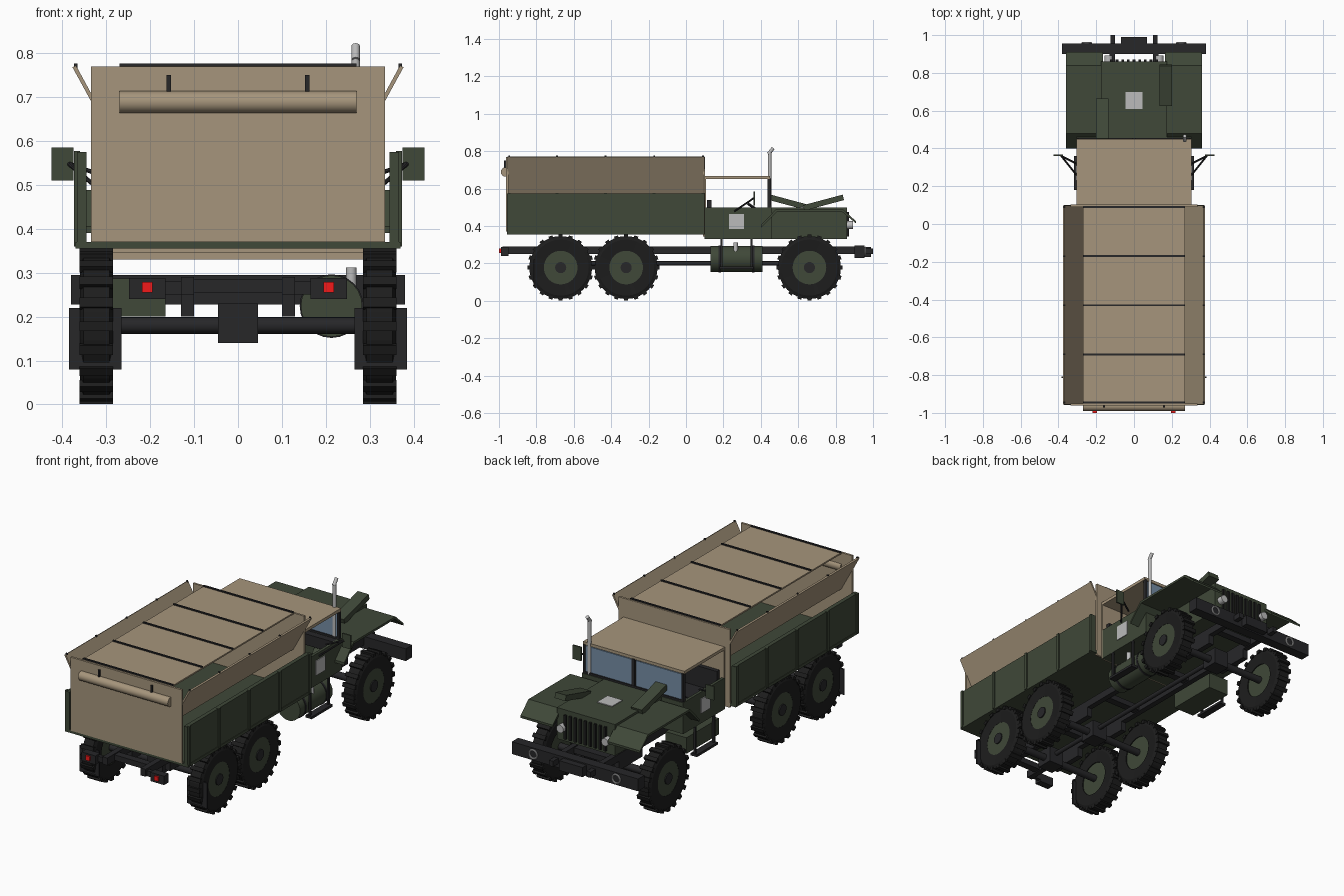
import bpy, bmesh, math
from mathutils import Vector, Matrix

if "Cube" in bpy.data.objects:
    bpy.data.objects.remove(bpy.data.objects["Cube"])

def mat(name, c):
    m = bpy.data.materials.new(name)
    m.diffuse_color = (*c, 1)
    m.use_nodes = True
    m.node_tree.nodes["Principled BSDF"].inputs["Base Color"].default_value = m.diffuse_color
    return m

GREEN = mat("green", (0.05, 0.065, 0.04))
TAN = mat("tan", (0.38, 0.30, 0.20))
BLACK = mat("black", (0.012, 0.012, 0.012))
DARK = mat("dark", (0.02, 0.02, 0.022))
GLASS = mat("glass", (0.18, 0.27, 0.38))
GREY = mat("grey", (0.5, 0.5, 0.5))
RED = mat("red", (0.9, 0.01, 0.01))

def finish(bm, name, m):
    me = bpy.data.meshes.new(name)
    bmesh.ops.recalc_face_normals(bm, faces=bm.faces)
    bm.to_mesh(me)
    bm.free()
    me.materials.append(m)
    ob = bpy.data.objects.new(name, me)
    bpy.context.collection.objects.link(ob)
    return ob

def box(name, m, x, y, z, tilt=0):
    """Box from x, y, z ranges, optionally tilted about x."""
    bm = bmesh.new()
    size = [r[1] - r[0] for r in (x, y, z)]
    mid = Vector([(r[0] + r[1]) / 2 for r in (x, y, z)])
    bmesh.ops.create_cube(bm, size=1, matrix=Matrix.Translation(mid)
                          @ Matrix.Rotation(tilt, 4, 'X') @ Matrix.Diagonal((*size, 1)))
    return finish(bm, name, m)

def pair(name, m, x, y, z):
    for s, side in ((1, "right"), (-1, "left")):
        box(f"{name}_{side}", m, sorted((s * x[0], s * x[1])), y, z)

def rod(name, m, a, b, r, n=16):
    a, b = Vector(a), Vector(b)
    d = b - a
    bm = bmesh.new()
    bmesh.ops.create_cone(bm, cap_ends=True, segments=n, radius1=r, radius2=r, depth=d.length,
                          matrix=Matrix.Translation((a + b) / 2)
                          @ d.to_track_quat('Z', 'Y').to_matrix().to_4x4())
    for f in bm.faces:
        f.smooth = n > 8 and len(f.verts) == 4
    return finish(bm, name, m)

def prism(name, m, pts, axis, lo, hi):
    """Extrude a profile: along x (points are y, z) or along y (points are x, z)."""
    bm = bmesh.new()
    put = (lambda p, t: (t, *p)) if axis == 'x' else (lambda p, t: (p[0], t, p[1]))
    a = [bm.verts.new(put(p, lo)) for p in pts]
    b = [bm.verts.new(put(p, hi)) for p in pts]
    bm.faces.new(a)
    bm.faces.new(b)
    for i in range(len(pts)):
        j = (i + 1) % len(pts)
        bm.faces.new((a[i], a[j], b[j], b[i]))
    return finish(bm, name, m)

# Wheels with tread lugs, rims and hubs; axles
def tyre(name, s, y):
    bm = bmesh.new()
    prof = [(.29, .09), (.285, .15), (.293, .168), (.352, .168), (.36, .15), (.355, .09)]
    n = 32
    rings = [[bm.verts.new((s * x, y + r * math.cos(2 * math.pi * i / n),
                            .178 + r * math.sin(2 * math.pi * i / n))) for x, r in prof]
             for i in range(n)]
    for i in range(n):
        a, b = rings[i], rings[(i + 1) % n]
        for k in range(6):
            j = (k + 1) % 6
            bm.faces.new((a[k], a[j], b[j], b[k]))
    for i in range(20):
        M = (Matrix.Translation((s * .3225, y, .178))
             @ Matrix.Rotation(2 * math.pi * i / 20, 4, 'X')
             @ Matrix.Translation((0, 0, .168)) @ Matrix.Diagonal((.076, .022, .018, 1)))
        bmesh.ops.create_cube(bm, size=1, matrix=M)
    finish(bm, name, BLACK)

for k, y in enumerate((-.67, -.32, .66)):
    for s, side in ((1, "right"), (-1, "left")):
        tyre(f"tyre_{k}_{side}", s, y)
        rod(f"rim_{k}_{side}", GREEN, (s * .295, y, .178), (s * .354, y, .178), .092, 32)
        rod(f"hub_{k}_{side}", DARK, (s * .35, y, .178), (s * .36, y, .178), .03)
    rod(f"axle_{k}", DARK, (-.3, y, .18), (.3, y, .18), .019)
    box(f"differential_{k}", DARK, (-.045, .045), (y - .045, y + .045), (.14, .23))
    pair(f"spring_{k}", DARK, (.1, .13), (y - .1, y + .1), (.2, .25))
pair("mud_flap", DARK, (.265, .385), (-.815, -.808), (.08, .22))

# Chassis
pair("frame_rail", DARK, (.1, .13), (-.98, .92), (.25, .29))
for i, y in enumerate((-.9, -.5, -.1, .3, .8)):
    box(f"crossmember_{i}", DARK, (-.1, .1), (y - .02, y + .02), (.255, .285))
pair("rear_light_box", DARK, (.165, .248), (-.99, -.95), (.24, .288))
pair("rear_light_arm", DARK, (.125, .18), (-.97, -.95), (.25, .28))
pair("rear_light", RED, (.195, .219), (-1, -.988), (.255, .279))
rod("drive_shaft", DARK, (0, -.67, .2), (0, .66, .2), .012)

# Front bumper with hooks and tow rings
box("front_bumper", DARK, (-.38, .38), (.9, .955), (.228, .295))
box("bumper_centre", DARK, (-.07, .07), (.95, .99), (.235, .288))
pair("tow_hook", DARK, (.1, .125), (.86, 1), (.25, .28))
for s in (1, -1):
    bpy.ops.mesh.primitive_torus_add(major_radius=.023, minor_radius=.005, major_segments=24,
                                     minor_segments=8, location=(s * .25, .958, .262),
                                     rotation=(math.pi / 2, 0, 0))
    bpy.context.object.name = "tow_ring"
    bpy.context.object.data.materials.append(GREY)

# Hood, grille, fenders
box("hood", GREEN, (-.175, .175), (.45, .86), (.33, .5))
box("number_plate_hood", GREY, (-.045, .045), (.61, .70), (.498, .504))
for i in range(9):
    x = -.12 + i * .03
    box(f"grille_bar_{i}", BLACK, (x - .007, x + .007), (.858, .872), (.345, .475))
for s, side in ((1, "right"), (-1, "left")):
    xr = sorted((s * .165, s * .36))
    prism("fender_" + side, GREEN, [(.40, .405), (.48, .488), (.84, .488), (.91, .425),
                                    (.91, .413), (.835, .476), (.485, .476), (.40, .39)],
          'x', *xr)
    # Raised hood side flaps, one tipped each way
    c = .645 + s * .09
    box("hood_flap_" + side, GREEN, sorted((s * .135, s * .2)), (c - .11, c + .11),
        (.51, .54), s * math.radians(15))
    rod("headlight_" + side, GREY, (s * .135, .86, .405), (s * .135, .892, .405), .021)

# Cab
box("cab_floor", GREEN, (-.305, .305), (.1, .45), (.33, .345))
pair("door", GREEN, (.29, .305), (.1, .45), (.33, .5))
pair("door_plate", GREY, (.304, .309), (.23, .31), (.385, .465))
box("firewall", GREEN, (-.305, .305), (.435, .46), (.33, .5))
box("dashboard", DARK, (-.29, .29), (.4, .436), (.44, .5))
box("seat", DARK, (-.28, .28), (.12, .27), (.345, .43))
box("seat_back", DARK, (-.28, .28), (.112, .135), (.43, .54))
box("cab_back_curtain", TAN, (-.305, .305), (.1, .108), (.33, .66))
box("cab_roof", TAN, (-.305, .305), (.1, .45), (.652, .668))
pair("windshield_glass", GLASS, (.012, .29), (.443, .449), (.508, .648))
pair("windshield_post", DARK, (.29, .302), (.437, .455), (.5, .655))
box("windshield_divider", DARK, (-.009, .009), (.438, .454), (.5, .655))
box("windshield_sill", DARK, (-.3, .3), (.437, .456), (.498, .51))
rod("steering_column", DARK, (-.15, .42, .46), (-.15, .33, .52), .007, 8)

# Mirrors and steps
pair("mirror", GREEN, (.375, .425), (.36, .368), (.51, .585))
for s in (1, -1):
    for y, z in ((.26, .48), (.32, .52)):
        rod("mirror_arm", DARK, (s * .305, y, z), (s * .385, .36, .548), .005, 8)
pair("step", DARK, (.28, .318), (.18, .36), (.17, .183))
for y in (.19, .35):
    pair("step_hanger", DARK, (.295, .305), (y - .006, y + .006), (.17, .335))

# Exhaust stack, fuel tank, tool box
rod("exhaust_stack", GREY, (.268, .447, .33), (.268, .447, .795), .0095)
rod("exhaust_tip", GREY, (.268, .441, .785), (.268, .466, .817), .0095)
rod("fuel_tank", GREEN, (.213, .13, .224), (.213, .41, .224), .07, 24)
for y in (.18, .36):
    rod("tank_strap", DARK, (.213, y - .006, .224), (.213, y + .006, .224), .0725, 24)
rod("fuel_cap", GREY, (.258, .265, .26), (.258, .265, .312), .012)
box("tool_box", GREEN, (-.29, -.165), (.13, .41), (.2, .287))

# Cargo bed with ribs and flared canvas sides
RIBS = (-.945, -.69, -.43, -.17, .09)
box("bed_floor", GREEN, (-.37, .37), (-.958, .1), (.355, .37))
for s, side in ((1, "right"), (-1, "left")):
    box("bed_side_" + side, GREEN, sorted((s * .345, s * .367)), (-.958, .1), (.355, .575))
    prism("canvas_side_" + side, TAN, [(s * .262, .575), (s * .27, .572), (s * .377, .768),
                                       (s * .369, .772)], 'y', -.955, .098)
    for y in RIBS:
        box("bed_rib_" + side, GREEN, sorted((s * .36, s * .374)), (y - .008, y + .008), (.36, .577))
        box("canvas_clip_" + side, DARK, sorted((s * .366, s * .374)), (y - .004, y + .004), (.765, .776))
box("bed_back", TAN, (-.335, .335), (-.962, -.95), (.37, .77))
box("bed_front", TAN, (-.335, .335), (.09, .102), (.345, .77))
box("canvas_top", TAN, (-.27, .27), (-.955, .1), (.763, .771))
for y in RIBS:
    box("canvas_bow", DARK, (-.27, .27), (y - .005, y + .005), (.768, .777))
rod("canvas_roll", TAN, (-.27, -.965, .689), (.27, -.965, .689), .025, 24)
pair("roll_strap", DARK, (.153, .163), (-.972, -.96), (.705, .75))
